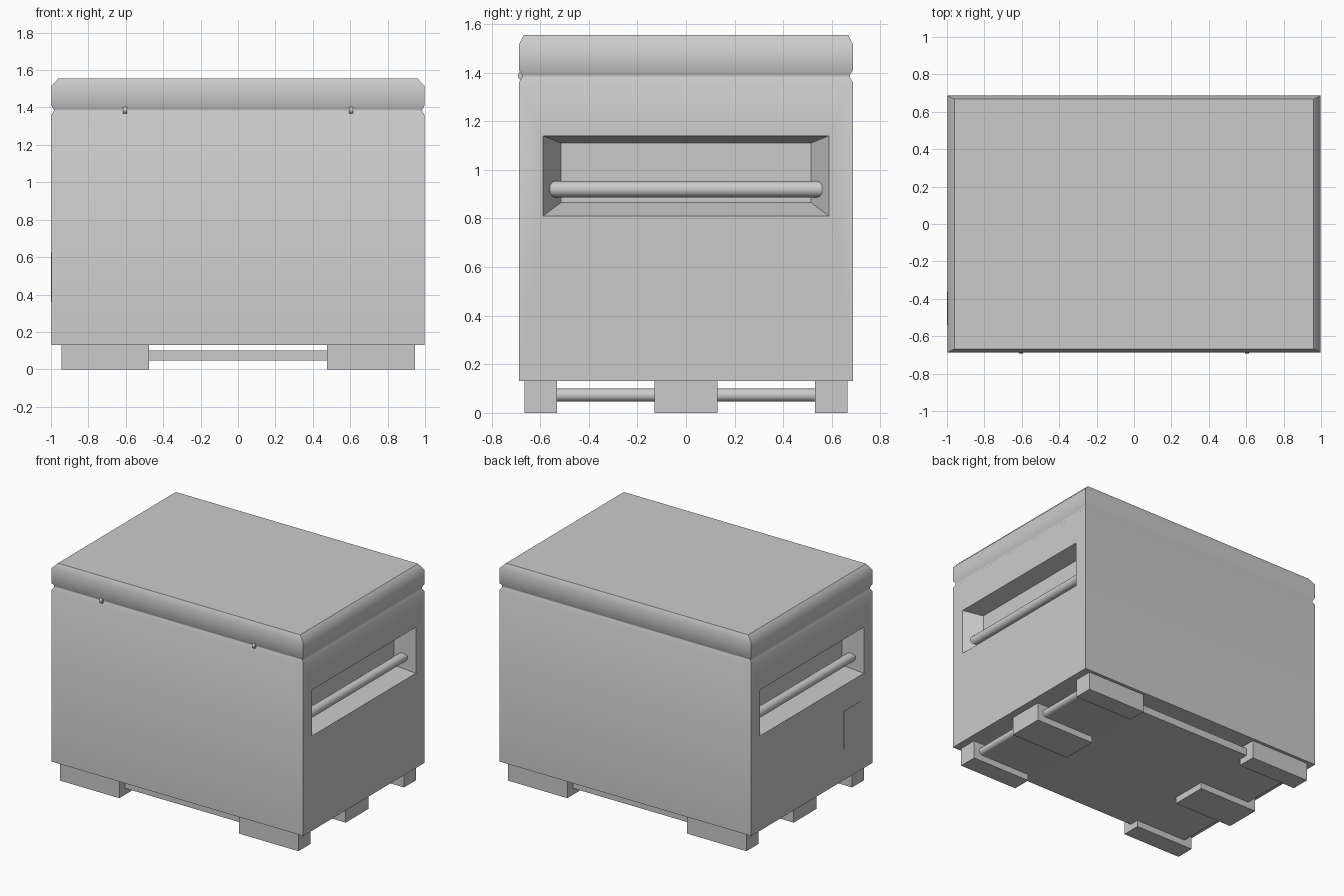
import bpy, bmesh, math
from mathutils import Matrix, Vector

if "Cube" in bpy.data.objects:
    bpy.data.objects.remove(bpy.data.objects["Cube"], do_unlink=True)

HX, HY = 0.998, 0.687
GREY = (0.6, 0.6, 0.6, 1)

steel = bpy.data.materials.new("grey_steel")
steel.use_nodes = True
steel.diffuse_color = GREY
steel.node_tree.nodes["Principled BSDF"].inputs["Base Color"].default_value = GREY


def finish(bm, name, smooth=False):
    """Turn a bmesh into a named object."""
    bmesh.ops.recalc_face_normals(bm, faces=bm.faces[:])
    mesh = bpy.data.meshes.new(name)
    bm.to_mesh(mesh)
    bm.free()
    mesh.materials.append(steel)
    obj = bpy.data.objects.new(name, mesh)
    bpy.context.collection.objects.link(obj)
    if smooth:
        bpy.ops.object.select_all(action='DESELECT')
        obj.select_set(True)
        bpy.context.view_layer.objects.active = obj
        bpy.ops.object.shade_smooth_by_angle(angle=math.radians(45))
    return obj


def box(name, x0, x1, y0, y1, z0, z1):
    bm = bmesh.new()
    centre = Vector((x0 + x1, y0 + y1, z0 + z1)) / 2
    size = (abs(x1 - x0), abs(y1 - y0), abs(z1 - z0), 1)
    bmesh.ops.create_cube(bm, size=1, matrix=Matrix.Translation(centre) @ Matrix.Diagonal(size))
    return finish(bm, name)


def cylinder(name, centre, axis, length, radius, sides=24):
    """Round bar along the named axis, turned into place from z."""
    bm = bmesh.new()
    turn = Matrix.Rotation(math.pi / 2, 4, 'X' if axis == 'Y' else 'Y')
    bmesh.ops.create_cone(bm, cap_ends=True, segments=sides, radius1=radius, radius2=radius,
                          depth=length, matrix=Matrix.Translation(centre) @ turn)
    return finish(bm, name, True)


def bridge(bm, a, b):
    """Quads between two vertex loops of equal length."""
    n = len(a)
    return [bm.faces.new((a[i], a[(i + 1) % n], b[(i + 1) % n], b[i])) for i in range(n)]


def stack(bm, levels):
    """Rectangular loops (height, inset x, inset y) joined and capped."""
    rings = []
    for z, ix, iy in levels:
        rings.append([bm.verts.new((sx * (HX - ix), sy * (HY - iy), z))
                      for sx, sy in ((-1, -1), (1, -1), (1, 1), (-1, 1))])
    walls = [bridge(bm, a, b) for a, b in zip(rings, rings[1:])]
    bm.faces.new(rings[0])
    bm.faces.new(rings[-1])
    return walls


def yz_loop(bm, x, y, z0, z1):
    return [bm.verts.new((x, sy * y, z)) for sy, z in ((-1, z0), (1, z0), (1, z1), (-1, z1))]


# Chest shell: body, groove under the lid, chamfered lid
bm = bmesh.new()
walls = stack(bm, [(0.131, 0, 0), (1.36, 0, 0), (1.38, 0.013, 0.013), (1.39, 0.013, 0.013),
                   (1.41, 0, 0), (1.515, 0, 0), (1.555, 0.038, 0.02)])
# Tapered handle recess in each end
for side, face in ((1, walls[0][1]), (-1, walls[0][3])):
    low, high = sorted(face.verts, key=lambda v: v.co.z)[:2], sorted(face.verts, key=lambda v: v.co.z)[2:]
    outer = sorted(low, key=lambda v: v.co.y) + sorted(high, key=lambda v: -v.co.y)
    bm.faces.remove(face)
    rim = yz_loop(bm, side * HX, 0.588, 0.81, 1.14)
    back = yz_loop(bm, side * (HX - 0.12), 0.515, 0.865, 1.11)
    bridge(bm, outer, rim)
    bridge(bm, rim, back)
    bm.faces.new(back)
finish(bm, "chest_shell", True)

# Underside slab with rounded long edges
bm = bmesh.new()
ends = []
for y in (-0.6, 0.6):
    loop = []
    for side, start in ((1, -90), (-1, 90)):
        for step in range(9):
            a = math.radians(start + step * 22.5)
            loop.append(bm.verts.new((side * 0.875 + 0.027 * math.cos(a), y, 0.073 + 0.027 * math.sin(a))))
    bm.faces.new(loop)
    ends.append(loop)
bridge(bm, *ends)
finish(bm, "underside_slab", True)

# Carry handles, skid feet and lock pins
for side, label in ((1, "left"), (-1, "right")):
    cylinder(label + "_handle", (side * 0.92, 0, 0.92), 'Y', 1.14, 0.033)
    for place, y0, y1 in (("front", -0.665, -0.53), ("middle", -0.13, 0.13), ("back", 0.53, 0.665)):
        box(f"{label}_{place}_foot", side * 0.475, side * 0.945, y0, y1, 0, 0.131)
    cylinder(label + "_lock_pin", (side * 0.605, -0.672, 1.386), 'X', 0.022, 0.02, 12)

# Thin plate low on the right end
box("side_plate", -HX - 0.002, -HX + 0.002, -0.54, -0.36, 0.36, 0.625)
